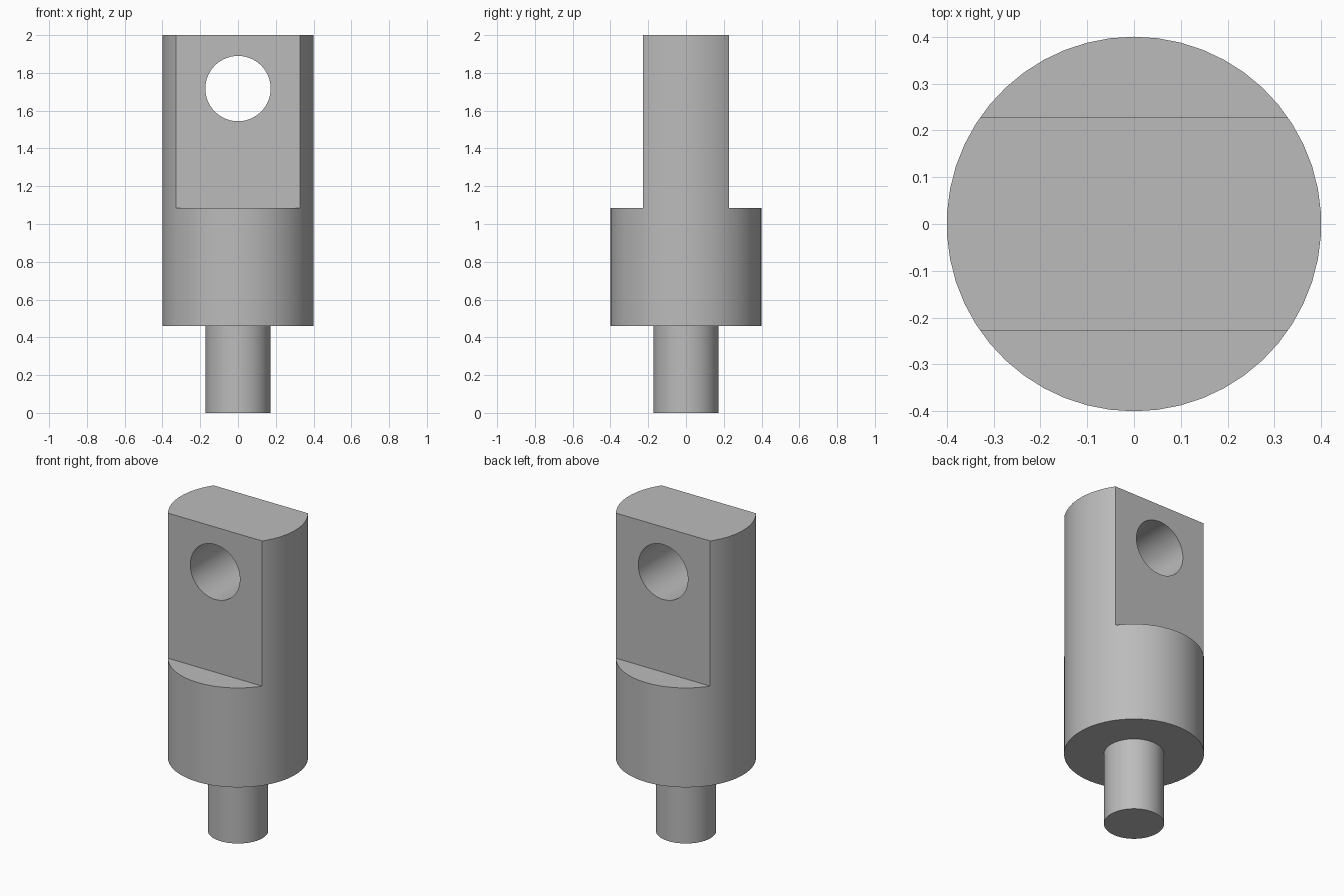
import bpy
import bmesh
from math import radians
from mathutils import Matrix

SEGMENTS = 50
HEIGHT = 2.0
BODY_RADIUS = 0.4
PIN_RADIUS = 0.172
SHOULDER_Z = 0.46
STEP_Z = 1.086
FLAT_Y = 0.228
HOLE_Z = 1.717
HOLE_RADIUS = 0.173

cube = bpy.data.objects.get("Cube")
if cube:
    bpy.data.objects.remove(cube, do_unlink=True)

steel = bpy.data.materials.new("grey_steel")
steel.use_nodes = True
grey = (0.5, 0.5, 0.5, 1)
steel.diffuse_color = grey
steel.node_tree.nodes["Principled BSDF"].inputs["Base Color"].default_value = grey


def add_object(name, bm):
    bmesh.ops.recalc_face_normals(bm, faces=bm.faces)
    mesh = bpy.data.meshes.new(name)
    bm.to_mesh(mesh)
    bm.free()
    mesh.materials.append(steel)
    obj = bpy.data.objects.new(name, mesh)
    bpy.context.collection.objects.link(obj)
    return obj


def cut(target, cutter):
    cutter.hide_render = True
    mod = target.modifiers.new("cut", 'BOOLEAN')
    mod.operation = 'DIFFERENCE'
    mod.solver = 'EXACT'
    mod.object = cutter
    bpy.context.view_layer.objects.active = target
    bpy.ops.object.modifier_apply(modifier=mod.name)
    bpy.data.objects.remove(cutter, do_unlink=True)


# Turned rod: a narrow pin below a wide body, as stacked rings with n-gon ends
bm = bmesh.new()
profile = [(PIN_RADIUS, 0), (PIN_RADIUS, SHOULDER_Z),
           (BODY_RADIUS, SHOULDER_Z), (BODY_RADIUS, HEIGHT)]
rings = []
for radius, z in profile:
    ring = bmesh.ops.create_circle(bm, segments=SEGMENTS, radius=radius,
                                   matrix=Matrix.Translation((0, 0, z)))
    rings.append(ring["verts"])
for low, high in zip(rings, rings[1:]):
    for i in range(SEGMENTS):
        j = (i + 1) % SEGMENTS
        bm.faces.new((low[i], low[j], high[j], high[i]))
bm.faces.new(rings[0])
bm.faces.new(rings[-1])
rod = add_object("tongue_rod", bm)

# Flats on the front and back leave the upright tongue
for side in (-1, 1):
    bm = bmesh.new()
    size = Matrix.Diagonal((2, 1, 2, 1))
    place = Matrix.Translation((0, side * (FLAT_Y + 0.5), STEP_Z + 1))
    bmesh.ops.create_cube(bm, size=1, matrix=place @ size)
    cut(rod, add_object("flat_cutter", bm))

# Round cross hole through the tongue
bm = bmesh.new()
bmesh.ops.create_cone(bm, cap_ends=True, segments=SEGMENTS,
                      radius1=HOLE_RADIUS, radius2=HOLE_RADIUS, depth=2,
                      matrix=Matrix.Translation((0, 0, HOLE_Z)) @ Matrix.Rotation(radians(90), 4, 'X'))
cut(rod, add_object("hole_cutter", bm))

# Smooth round walls with crisp edges
bpy.ops.object.select_all(action='DESELECT')
rod.select_set(True)
bpy.context.view_layer.objects.active = rod
bpy.ops.object.shade_smooth_by_angle(angle=radians(30))
